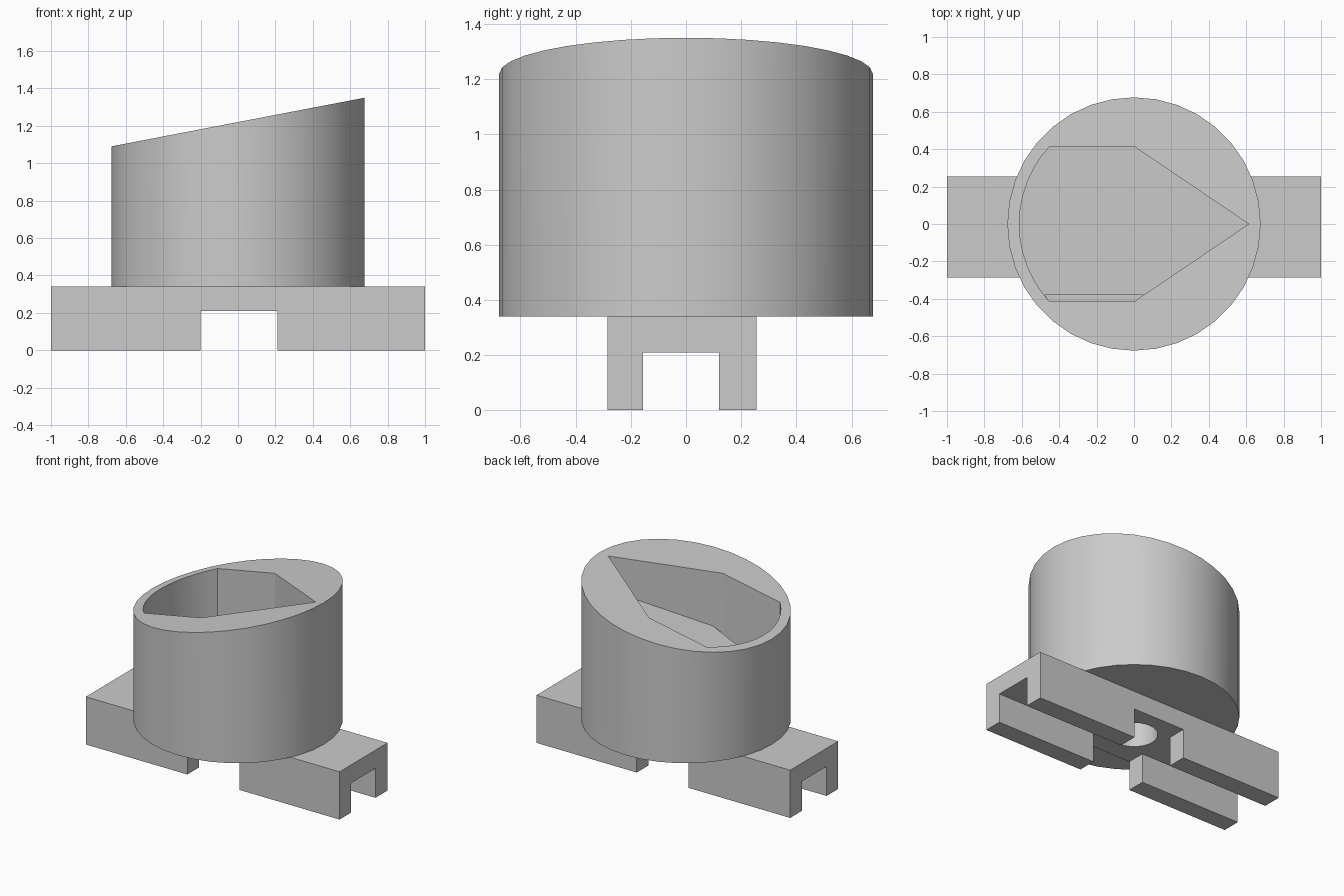
import bpy, bmesh, math

old = bpy.data.objects.get("Cube")
if old:
    bpy.data.objects.remove(old, do_unlink=True)

grey = bpy.data.materials.new("plain_grey")
grey.use_nodes = True
tone = (0.6, 0.6, 0.6, 1)
grey.diffuse_color = tone
grey.node_tree.nodes["Principled BSDF"].inputs["Base Color"].default_value = tone


def prism(name, outline, bottom, top):
    """Extrude an outline; bottom and top give the height at each (x, y)."""
    bm = bmesh.new()
    low = [bm.verts.new((x, y, bottom(x, y))) for x, y in outline]
    high = [bm.verts.new((x, y, top(x, y))) for x, y in outline]
    bm.faces.new(low[::-1])
    bm.faces.new(high)
    n = len(outline)
    for i in range(n):
        j = (i + 1) % n
        bm.faces.new((low[i], low[j], high[j], high[i]))
    bmesh.ops.recalc_face_normals(bm, faces=bm.faces)
    mesh = bpy.data.meshes.new(name)
    bm.to_mesh(mesh)
    bm.free()
    mesh.materials.append(grey)
    obj = bpy.data.objects.new(name, mesh)
    bpy.context.collection.objects.link(obj)
    return obj


def level(z):
    return lambda x, y: z


def rect(x0, x1, y0, y1):
    return [(x0, y0), (x1, y0), (x1, y1), (x0, y1)]


def circle(r, n):
    return [(r * math.cos(math.tau * i / n), r * math.sin(math.tau * i / n)) for i in range(n)]


def cut(target, cutter):
    """Subtract the cutter, then remove it."""
    cutter.hide_render = True
    mod = target.modifiers.new("cut", 'BOOLEAN')
    mod.operation = 'DIFFERENCE'
    mod.solver = 'EXACT'
    mod.object = cutter
    bpy.context.view_layer.objects.active = target
    bpy.ops.object.modifier_apply(modifier=mod.name)
    bpy.data.objects.remove(cutter, do_unlink=True)


# Base bar with a lengthwise channel, a cross slot and a round socket
BASE_TOP, SLOT_TOP = 0.34, 0.21
base = prism("base_bar", rect(-1, 1, -0.285, 0.255), level(0), level(BASE_TOP))
cut(base, prism("channel", rect(-1.1, 1.1, -0.155, 0.12), level(-0.1), level(SLOT_TOP)))
cut(base, prism("cross_slot", rect(-0.2, 0.21, -0.5, 0.5), level(-0.1), level(SLOT_TOP)))
cut(base, prism("socket", circle(0.153, 32), level(0.1), level(0.5)))

# Round cup with a slanted rim
cup = prism("cup", circle(0.677, 36), level(BASE_TOP), lambda x, y: 1.22 + 0.192 * x)
cut(cup, prism("socket", circle(0.153, 32), level(0.1), level(0.5)))

# Pointed pocket: straight sides, rounded at the low end, sloping floor
R, HALF, TIP = 0.613, 0.415, 0.613
start = math.pi - math.asin(HALF / R)
arc = [start + (math.tau - 2 * start) * i / 12 for i in range(13)]
pocket = [(TIP, 0), (0, HALF)] + [(R * math.cos(a), R * math.sin(a)) for a in arc] + [(0, -HALF)]
cut(cup, prism("pocket", pocket, lambda x, y: 0.82 + 0.45 * x, level(1.6)))

# Narrow groove along the front edge of the pocket floor
groove = [(-0.476, -0.38), (-0.452, -HALF), (0, -HALF), (0.052, -0.38)]
cut(cup, prism("groove", groove, level(0.45), level(1.0)))

# Smooth the round walls, keep edges sharp
for obj in (base, cup):
    bpy.ops.object.select_all(action='DESELECT')
    obj.select_set(True)
    bpy.context.view_layer.objects.active = obj
    bpy.ops.object.shade_smooth_by_angle(angle=math.radians(30))
